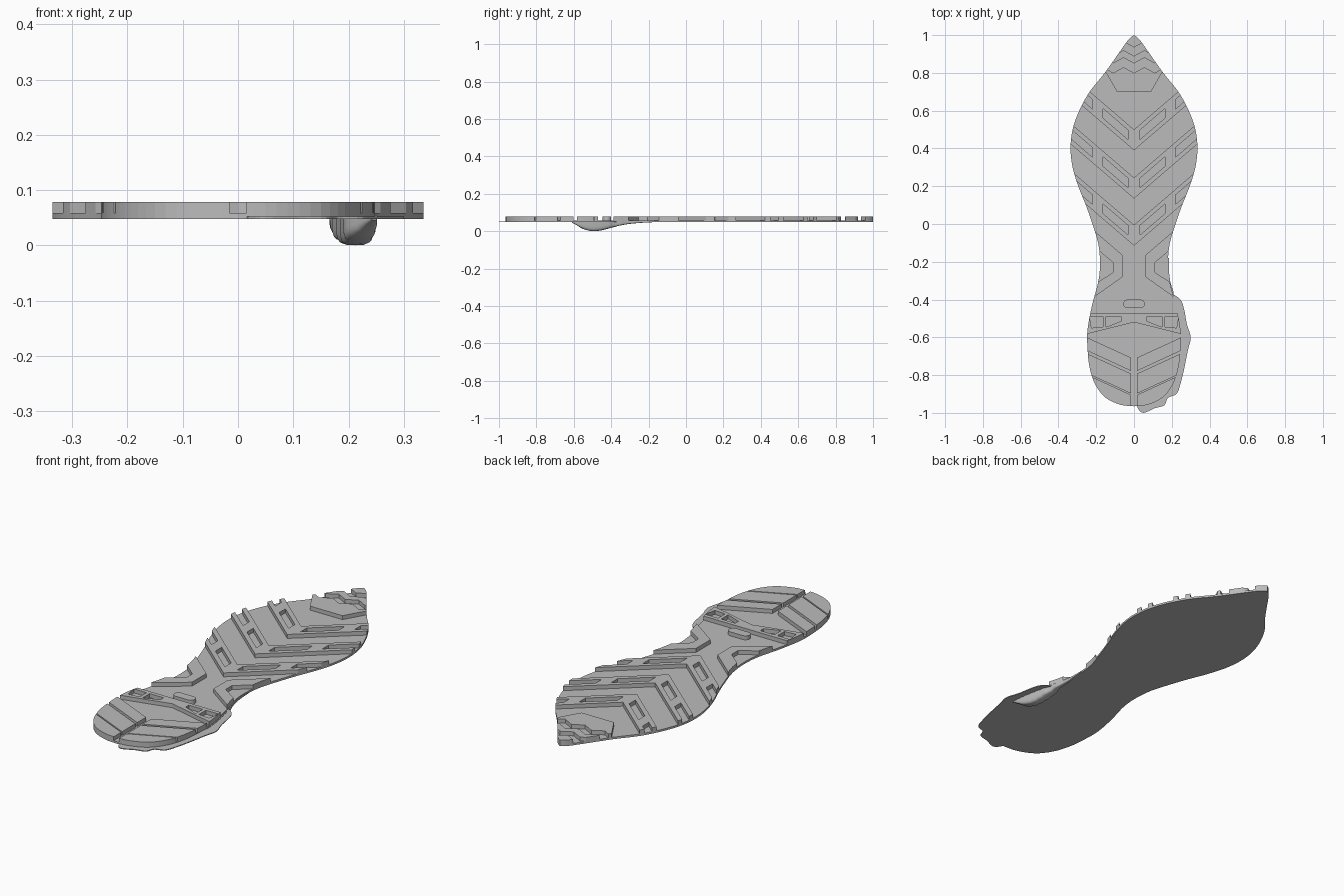
import bpy
import bmesh
import math

if "Cube" in bpy.data.objects:
    bpy.data.objects.remove(bpy.data.objects["Cube"], do_unlink=True)

BOTTOM, DECK, TOP = 0.048, 0.058, 0.078
SLOPE = 0.86

grey = bpy.data.materials.new("rubber_grey")
grey.use_nodes = True
grey.diffuse_color = (0.5, 0.5, 0.5, 1)
grey.node_tree.nodes["Principled BSDF"].inputs["Base Color"].default_value = (0.5, 0.5, 0.5, 1)


def add_object(name, bm):
    bmesh.ops.recalc_face_normals(bm, faces=bm.faces[:])
    mesh = bpy.data.meshes.new(name)
    bm.to_mesh(mesh)
    bm.free()
    mesh.materials.append(grey)
    obj = bpy.data.objects.new(name, mesh)
    bpy.context.scene.collection.objects.link(obj)
    return obj


def prisms(name, outlines, low, high):
    """Upright solids, one for each flat outline."""
    bm = bmesh.new()
    for outline in outlines:
        face = bm.faces.new([bm.verts.new((x, y, low)) for x, y in outline])
        result = bmesh.ops.extrude_face_region(bm, geom=[face])
        moved = [v for v in result["geom"] if isinstance(v, bmesh.types.BMVert)]
        bmesh.ops.translate(bm, verts=moved, vec=(0, 0, high - low))
    return add_object(name, bm)


def spline(points, steps=4):
    """Smooth open curve through the points."""
    path = []
    for i in range(len(points) - 1):
        a, b = points[max(i - 1, 0)], points[i]
        c, d = points[i + 1], points[min(i + 2, len(points) - 1)]
        for k in range(steps):
            t = k / steps
            path.append(tuple(
                q + t * (r - p) / 2 + t * t * (p - 2.5 * q + 2 * r - s / 2)
                + t ** 3 * (1.5 * (q - r) + (s - p) / 2)
                for p, q, r, s in zip(a, b, c, d)))
    return path + [points[-1]]


def boolean(obj, cutter, operation):
    mod = obj.modifiers.new(operation.lower(), 'BOOLEAN')
    mod.object, mod.operation, mod.solver = cutter, operation, 'EXACT'


def mirrored(outline):
    return [outline, [(-x, y) for x, y in outline]]


# Sole outline, right half from toe to heel
half = spline([(0, 1), (.03, .975), (.07, .92), (.155, .8), (.235, .7), (.29, .6),
               (.325, .5), (.336, .4), (.325, .3), (.295, .2), (.255, .1), (.22, 0),
               (.19, -.1), (.18, -.2), (.188, -.3), (.222, -.43), (.246, -.56),
               (.246, -.66), (.235, -.76), (.205, -.85), (.15, -.92), (.07, -.957), (0, -.965)])
outline = half + [(-x, y) for x, y in reversed(half[1:-1])]
prisms("base_plate", [outline], BOTTOM, DECK)


def half_width(y):
    return min(half, key=lambda p: abs(p[1] - y))[0]


# Helper form that trims every tread to the sole edge
trim = prisms("trim_helper", [outline], BOTTOM, TOP + 0.05)
trim.hide_render = True
helpers, treads = [trim], []


def tread(name, outlines, holes=()):
    obj = prisms(name, outlines, DECK - 0.001, TOP)
    boolean(obj, trim, 'INTERSECT')
    if holes:
        cutter = prisms(name + "_cutter", holes, DECK, TOP + 0.05)
        cutter.hide_render = True
        boolean(obj, cutter, 'DIFFERENCE')
        helpers.append(cutter)
    treads.append(obj)


def strip(x0, x1, top, bottom, slope):
    return [(x0, top + slope * x0), (x1, top + slope * x1),
            (x1, bottom + slope * x1), (x0, bottom + slope * x0)]


# Forefoot chevrons with inner slots and open outer notches
for number, apex in enumerate((.5, .245, -.005)):
    low = apex - 0.11
    reach = 0.4
    rise = reach * SLOPE
    band = [(-reach, apex + rise), (0, apex), (reach, apex + rise),
            (reach, low + rise), (0, low), (-reach, low + rise)]
    holes = []
    for x0, x1 in ((.033, .165), (.22, .45)):
        holes += mirrored(strip(x0, x1, apex - .03, apex - .08, SLOPE))
    tread(f"chevron_{number}", [band], holes)


# Toe grip with zigzag steps
def zigzag(y, count):
    return [(n * 0.055, y + 0.03 * (n % 2)) for n in range(-count, count + 1)]


tread("toe_tip", [zigzag(.935, 4) + [(.22, 1.1), (-.22, 1.1)]])
tread("toe_zigzag", [zigzag(.89, 4) + zigzag(.85, 4)[::-1]])
tread("toe_block", [zigzag(.80, 3) + [(.09, .7), (-.09, .7)]])

# Waist brackets along both edges
bracket = [(.3, .04), (.06, -.165), (.06, -.28), (.3, -.45),
           (.3, -.38), (.11, -.255), (.11, -.205), (.3, -.045)]
tread("waist_brackets", mirrored(bracket))

# Oval stud behind the waist
stud = []
for k in range(24):
    angle = math.tau * (k + 0.5) / 24
    stud.append((math.copysign(.034, math.cos(angle)) + .023 * math.cos(angle),
                 -.423 + .023 * math.sin(angle)))
tread("oval_stud", [stud])

# Heel cross bar with windows
bar = [(-.3, -.47), (.3, -.47), (.3, -.595), (0, -.52), (-.3, -.595)]
windows = mirrored([(.07, -.49), (.147, -.49), (.147, -.545), (.07, -.515)])
windows += mirrored([(.165, -.49), (.235, -.49), (.225, -.55), (.165, -.545)])
tread("heel_cross_bar", [bar], windows)

# Heel bars, split along the middle
bars = []
for top, bottom in ((-.715, -.785), (-.80, -.905), (-.912, -1.15)):
    bars += mirrored(strip(.015, .35, top, bottom, .46))
tread("heel_bars", bars)

# Bake the trimmed treads and drop the helpers
graph = bpy.context.evaluated_depsgraph_get()
for obj in treads:
    baked = bpy.data.meshes.new_from_object(obj.evaluated_get(graph))
    obj.modifiers.clear()
    obj.data = baked
for helper in helpers:
    bpy.data.objects.remove(helper, do_unlink=True)

# Thin wavy flange around one side of the heel
flange = spline([(.19, -.36), (.245, -.4), (.265, -.45), (.28, -.53), (.3, -.6),
                 (.285, -.67), (.265, -.77), (.245, -.85), (.225, -.9), (.18, -.92),
                 (.16, -.96), (.11, -.975), (.05, -1), (.02, -.975), (.015, -.94)])
prisms("heel_flange", [flange + [(.14, -.88), (.18, -.7), (.17, -.5)]], BOTTOM, BOTTOM + .004)

# Rounded lump under the edge of the heel
bm = bmesh.new()
rings = []
for y, z in spline([(-.61, .046), (-.585, .033), (-.55, .012), (-.5, 0), (-.45, .005),
                    (-.4, .018), (-.33, .035), (-.25, .044), (-.18, .048)], 3):
    depth = DECK - .004 - z
    width = .028 * min(1, depth / .04)
    middle = half_width(y) - width + .004
    ring = []
    for k in range(13):
        angle = math.pi * k / 12
        c, s = math.cos(angle), math.sin(angle)
        ring.append(bm.verts.new((middle + math.copysign(abs(c) ** .45, c) * width, y,
                                  DECK - .004 - depth * abs(s) ** .45)))
    rings.append(ring)
for a, b in zip(rings, rings[1:]):
    for k in range(13):
        n = (k + 1) % 13
        bm.faces.new((a[k], a[n], b[n], b[k]))
bm.faces.new(rings[0])
bm.faces.new(rings[-1])
lump = add_object("heel_lump", bm)
lump.data.shade_smooth()
lump.data.set_sharp_from_angle(angle=math.radians(40))
